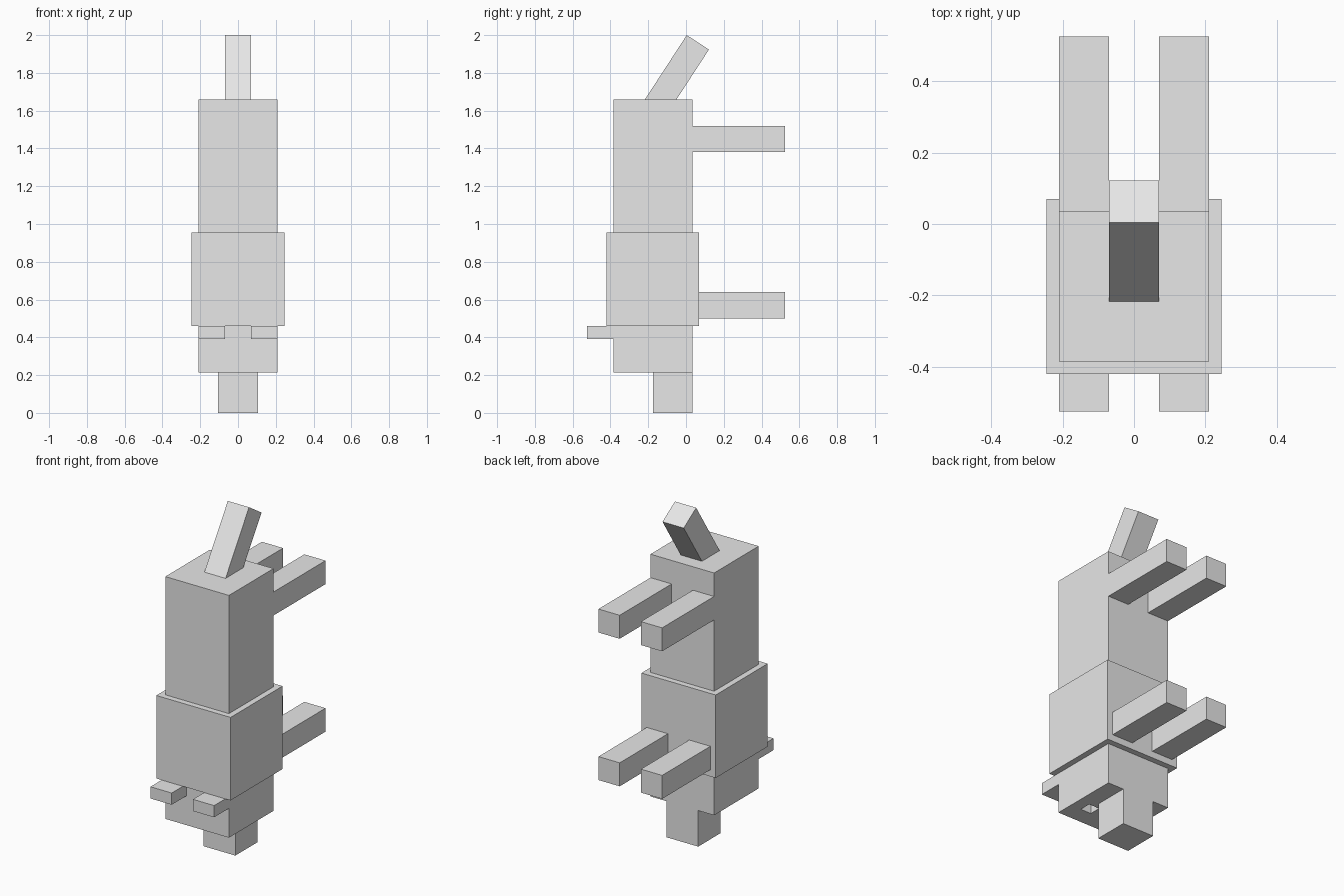
import bpy
from mathutils import Vector

cube = bpy.data.objects.get("Cube")
if cube:
    bpy.data.objects.remove(cube, do_unlink=True)

grey = bpy.data.materials.new("plain_grey")
grey.use_nodes = True
colour = (0.8, 0.8, 0.8, 1)
grey.diffuse_color = colour
grey.node_tree.nodes["Principled BSDF"].inputs["Base Color"].default_value = colour


def box(name, low, high, tilt=0):
    """Add a flat-sided box between two corners, tilted about x."""
    low, high = Vector(low), Vector(high)
    bpy.ops.mesh.primitive_cube_add(size=1, location=(low + high) / 2)
    obj = bpy.context.object
    obj.name = name
    obj.scale = high - low
    bpy.ops.object.transform_apply(location=False, rotation=False, scale=True)
    obj.rotation_euler.x = tilt
    obj.data.materials.append(grey)
    return obj


# Trunk, mane, head and snout, stacked along z
box("body", (-0.21, -0.385, 0.9), (0.21, 0.035, 1.66))
box("mane", (-0.245, -0.42, 0.46), (0.245, 0.07, 0.955))
head = box("head", (-0.21, -0.385, 0.215), (0.21, 0.035, 0.49))
box("snout", (-0.105, -0.175, 0), (0.105, 0.035, 0.28))

# Tail leaning backwards
box("tail", (-0.07, -0.16, 1.447), (0.07, -0.02, 2.007), tilt=-0.577)

# Paired ears, legs and eye sockets
for side, s in (("left", 1), ("right", -1)):
    inner, outer = sorted((s * 0.07, s * 0.21))
    box(side + "_ear", (inner, -0.525, 0.39), (outer, -0.35, 0.46))
    box(side + "_front_leg", (inner, -0.03, 0.5), (outer, 0.525, 0.64))
    box(side + "_hind_leg", (inner, -0.03, 1.38), (outer, 0.525, 1.52))
    a, b = sorted((s * 0.07, s * 0.14))
    cutter = box(side + "_eye_cutter", (a, -0.28, 0.15), (b, -0.21, 0.285))
    cutter.hide_render = True
    cutter.hide_set(True)
    cut = head.modifiers.new(side + "_eye_socket", "BOOLEAN")
    cut.operation = "DIFFERENCE"
    cut.solver = "EXACT"
    cut.object = cutter
